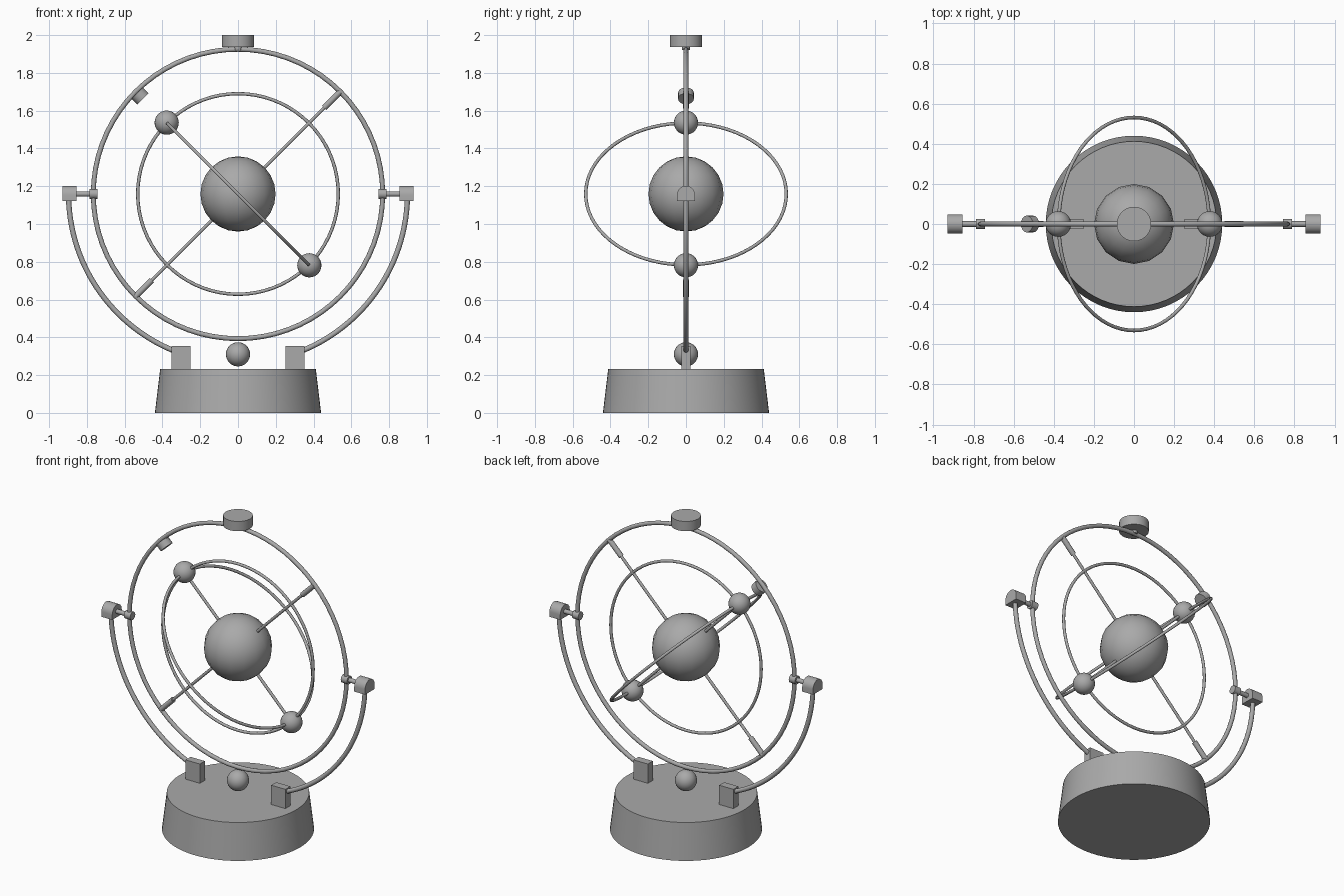
import bpy, bmesh, math
from mathutils import Vector

if "Cube" in bpy.data.objects:
    bpy.data.objects.remove(bpy.data.objects["Cube"])

C = Vector((0, 0, 1.159))          # centre of all the rings
UP_R = Vector((1, 0, 1)).normalized()
UP_L = Vector((-1, 0, 1)).normalized()
X, Y, Z = Vector((1, 0, 0)), Vector((0, 1, 0)), Vector((0, 0, 1))

grey = bpy.data.materials.new("grey metal")
grey.diffuse_color = (0.4, 0.4, 0.4, 1)
grey.use_nodes = True
grey.node_tree.nodes["Principled BSDF"].inputs["Base Color"].default_value = grey.diffuse_color


def finish(name, angle=40):
    o = bpy.context.object
    o.name = name
    o.data.materials.clear()
    o.data.materials.append(grey)
    bpy.ops.object.shade_smooth_by_angle(angle=math.radians(angle))
    return o


def rod(name, a, b, r1, r2=None, sides=16):
    """Cylinder or cone from point a to point b."""
    d = b - a
    bpy.ops.mesh.primitive_cone_add(
        vertices=sides, radius1=r1, radius2=r1 if r2 is None else r2,
        depth=d.length, location=(a + b) / 2,
        rotation=d.to_track_quat('Z', 'Y').to_euler())
    return finish(name)


def ball(name, p, r, seg=24, rings=16):
    bpy.ops.mesh.primitive_uv_sphere_add(segments=seg, ring_count=rings, radius=r, location=p)
    return finish(name, 60)


def ring(name, r, tube, normal):
    bpy.ops.mesh.primitive_torus_add(
        major_radius=r, minor_radius=tube, major_segments=72, minor_segments=10,
        location=C, rotation=normal.to_track_quat('Z', 'Y').to_euler())
    return finish(name, 60)


def box(name, p, size):
    bpy.ops.mesh.primitive_cube_add(size=1, location=p)
    bpy.context.object.scale = size
    bpy.ops.object.transform_apply(location=False, rotation=False, scale=True)
    return finish(name)


def add_mesh(name, bm, angle=40):
    bmesh.ops.recalc_face_normals(bm, faces=bm.faces)
    me = bpy.data.meshes.new(name)
    bm.to_mesh(me)
    bm.free()
    o = bpy.data.objects.new(name, me)
    bpy.context.collection.objects.link(o)
    bpy.ops.object.select_all(action='DESELECT')
    o.select_set(True)
    bpy.context.view_layer.objects.active = o
    return finish(name, angle)


def arc_tube(name, side, r, tube, a0, a1, steps=28, sides=10):
    """Tube following a circular arc in the front plane."""
    bm = bmesh.new()
    loops = []
    for i in range(steps + 1):
        a = a0 + (a1 - a0) * i / steps
        out = Vector((side * math.cos(a), 0, math.sin(a)))
        loops.append([bm.verts.new(C + out * (r + tube * math.cos(t)) + Y * tube * math.sin(t))
                      for t in (2 * math.pi * k / sides for k in range(sides))])
    for p, q in zip(loops, loops[1:]):
        for k in range(sides):
            n = (k + 1) % sides
            bm.faces.new((p[k], p[n], q[n], q[k]))
    bm.faces.new(loops[0])
    bm.faces.new(loops[-1])
    return add_mesh(name, bm, 60)


def bracket(name, x, width=0.076, r=0.048):
    """Block with a flat bottom and a rounded top, extruded along x."""
    pts = [(-r, -0.037), (r, -0.037)]
    pts += [(r * math.cos(t), -0.005 + r * math.sin(t))
            for t in (math.pi * k / 12 for k in range(13))]
    bm = bmesh.new()
    f = bm.faces.new([bm.verts.new((x - width / 2, y, C.z + z)) for y, z in pts])
    res = bmesh.ops.extrude_face_region(bm, geom=[f])
    bmesh.ops.translate(bm, vec=(width, 0, 0),
                        verts=[v for v in res['geom'] if isinstance(v, bmesh.types.BMVert)])
    return add_mesh(name, bm)


# Base and the ball resting on it
rod("base", Vector((0, 0, 0)), Z * 0.232, 0.44, 0.412, 64)
ball("lower_ball", (0, 0, 0.31), 0.064)

# Rings: outer, inner, and tilted
ring("outer_ring", 0.766, 0.013, Y)
ring("inner_ring", 0.531, 0.009, Y)
ring("tilted_ring", 0.531, 0.009, UP_R)

# Central sphere, rods and orbiting balls
ball("central_sphere", C, 0.199, 16, 12)
rod("long_rod", C - UP_R * 0.76, C + UP_R * 0.76, 0.009, sides=10)
rod("ball_rod", C - UP_L * 0.531, C + UP_L * 0.531, 0.009, sides=10)
for s, n in ((1, "upper"), (-1, "lower")):
    ball(n + "_orbit_ball", C + UP_L * 0.534 * s, 0.064)
    rod(n + "_rod_sleeve", C + UP_R * 0.645 * s, C + UP_R * 0.765 * s, 0.016)

# Weights on the outer ring
rod("top_weight", Z * 1.938, Z * 2.0, 0.086, sides=24)
rod("top_weight_stem", Z * 1.92, Z * 1.945, 0.02)
rod("side_weight", C + UP_L * 0.712, C + UP_L * 0.756, 0.042)

# Supports on both sides
for s, n in ((1, "right"), (-1, "left")):
    arc_tube(n + "_support_arm", s, 0.897, 0.014, math.radians(-1), math.radians(-70))
    box(n + "_foot_block", (s * 0.302, 0, 0.293), (0.1, 0.05, 0.124))
    bracket(n + "_bracket", s * 0.892)
    rod(n + "_pivot_pin", C + X * s * 0.76, C + X * s * 0.87, 0.014)
    rod(n + "_pivot_collar", C + X * s * 0.743, C + X * s * 0.787, 0.026)
